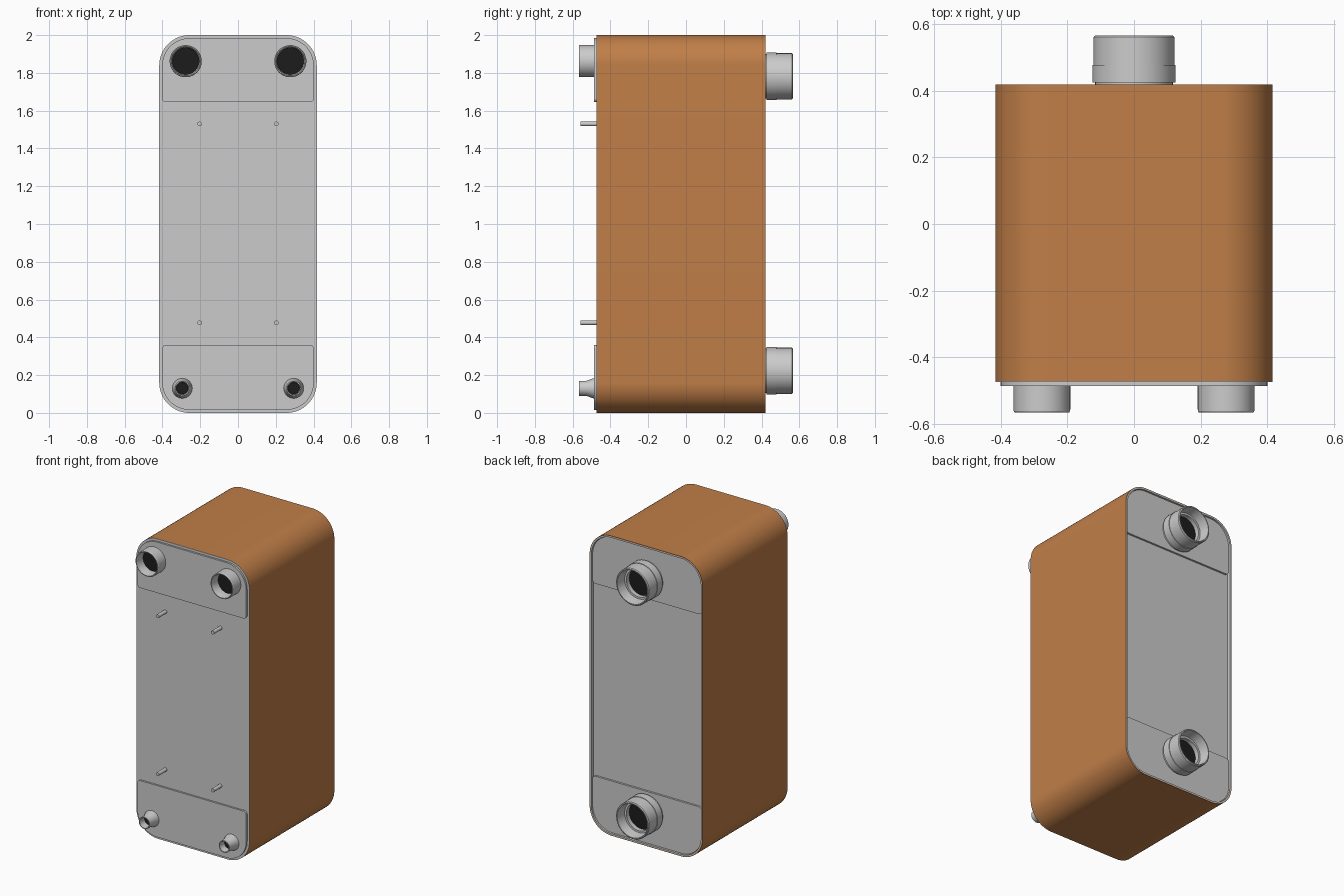
import bpy, bmesh
from math import sin, cos, pi, radians

if "Cube" in bpy.data.objects:
    bpy.data.objects.remove(bpy.data.objects["Cube"])


def material(name, rgb):
    m = bpy.data.materials.new(name)
    m.diffuse_color = (*rgb, 1)
    m.use_nodes = True
    m.node_tree.nodes["Principled BSDF"].inputs["Base Color"].default_value = m.diffuse_color
    return m


COPPER = material("copper", (0.53, 0.21, 0.065))
DARK = material("dark_opening", (0.012, 0.012, 0.012))
W, R = 0.417, 0.16      # half width and corner radius of the plates


def finish(name, bm, mat=None):
    bmesh.ops.recalc_face_normals(bm, faces=bm.faces)
    me = bpy.data.meshes.new(name)
    bm.to_mesh(me)
    bm.free()
    ob = bpy.data.objects.new(name, me)
    bpy.context.collection.objects.link(ob)
    if mat:
        me.materials.append(mat)
    bpy.context.view_layer.objects.active = ob
    ob.select_set(True)
    bpy.ops.object.shade_smooth_by_angle(angle=radians(30))
    ob.select_set(False)
    return ob


def outline(hw, z0, z1, r_low, r_high, n=16):
    """Rounded rectangle in x and z with separate lower and upper radii."""
    pts = []
    for k, (sx, z, sz, r) in enumerate([(1, z1, -1, r_high), (-1, z1, -1, r_high),
                                        (-1, z0, 1, r_low), (1, z0, 1, r_low)]):
        for i in range(n + 1):
            a = (k + i / n) * pi / 2
            pts.append((sx * (hw - r) + r * cos(a), z + sz * r + r * sin(a)))
    return pts


def plate_outline(inset):
    return outline(W - inset, inset, 2 - inset, R - inset, R - inset)


def bridge(bm, a, b):
    for i in range(len(a)):
        j = (i + 1) % len(a)
        bm.faces.new((a[i], a[j], b[j], b[i]))


def prism(name, pts, y0, y1, mat=None):
    bm = bmesh.new()
    a, b = [[bm.verts.new((x, y, z)) for x, z in pts] for y in (y0, y1)]
    bridge(bm, a, b)
    bm.faces.new(a)
    bm.faces.new(b)
    return finish(name, bm, mat)


def tube(name, inset0, inset1, y0, y1, mat=None):
    """Hollow sleeve between two inset plate outlines."""
    bm = bmesh.new()
    rings = [[bm.verts.new((x, y, z)) for x, z in plate_outline(i)]
             for i, y in ((inset0, y0), (inset0, y1), (inset1, y1), (inset1, y0))]
    for k in range(4):
        bridge(bm, rings[k], rings[(k + 1) % 4])
    return finish(name, bm, mat)


def lathe(name, profile, x, z, mat=None, n=48):
    """Spin a closed (radius, y) profile around a y axis through x, z."""
    bm = bmesh.new()
    rings = [[bm.verts.new((x + r * cos(2 * pi * i / n), y, z + r * sin(2 * pi * i / n)))
              for i in range(n)] for r, y in profile]
    for k in range(len(rings)):
        bridge(bm, rings[k], rings[(k + 1) % len(rings)])
    return finish(name, bm, mat)


def disc(name, r, y0, y1, x, z, mat=None, n=48):
    pts = [(x + r * cos(2 * pi * i / n), z + r * sin(2 * pi * i / n)) for i in range(n)]
    return prism(name, pts, y0, y1, mat)


# Copper plate pack with grey cover plates; the back one sits inside a rim
tube("copper_shell", 0, 0.004, -0.472, 0.42, COPPER)
tube("back_rim", 0.004, 0.013, 0.38, 0.42)
prism("front_plate", plate_outline(0), -0.475, -0.472)
prism("back_plate", plate_outline(0.004), 0.385, 0.398)

# Reinforcing panels at the top and bottom of both faces
for side, y0, y1 in (("front", -0.487, -0.474), ("back", 0.397, 0.411)):
    prism(side + "_upper_panel", outline(W - 0.016, 1.645, 1.984, 0.02, R - 0.016), y0, y1)
    prism(side + "_lower_panel", outline(W - 0.016, 0.016, 0.36, R - 0.016, 0.02), y0, y1)

for s, side in ((-1, "left"), (1, "right")):
    # Wide straight ports at the top of the front
    x, z = s * 0.277, 1.862
    lathe(f"upper_port_{side}", [(0.085, -0.48), (0.085, -0.562), (0.082, -0.567),
                                 (0.077, -0.567), (0.07, -0.53), (0.07, -0.48)], x, z)
    disc(f"upper_port_opening_{side}", 0.0705, -0.505, -0.482, x, z, DARK)
    # Narrow tapered ports at the bottom
    x, z = s * 0.295, 0.13
    lathe(f"lower_port_{side}", [(0.053, -0.48), (0.053, -0.49), (0.04, -0.528), (0.04, -0.567),
                                 (0.034, -0.567), (0.03, -0.535), (0.03, -0.48)], x, z)
    disc(f"lower_port_opening_{side}", 0.0305, -0.52, -0.482, x, z, DARK)
    # Mounting studs
    for level, z in (("upper", 1.53), ("lower", 0.477)):
        disc(f"{level}_stud_{side}", 0.012, -0.558, -0.474, s * 0.203, z, n=20)

# Large collared ports on the back
for level, z in (("upper", 1.782), ("lower", 0.223)):
    lathe(f"back_port_{level}", [(0.117, 0.40), (0.117, 0.425), (0.125, 0.425), (0.125, 0.478),
                                 (0.122, 0.478), (0.122, 0.562), (0.117, 0.567), (0.111, 0.567),
                                 (0.103, 0.50), (0.09, 0.50), (0.09, 0.40)], 0, z)
    disc(f"back_port_opening_{level}", 0.0905, 0.405, 0.47, 0, z, DARK)
